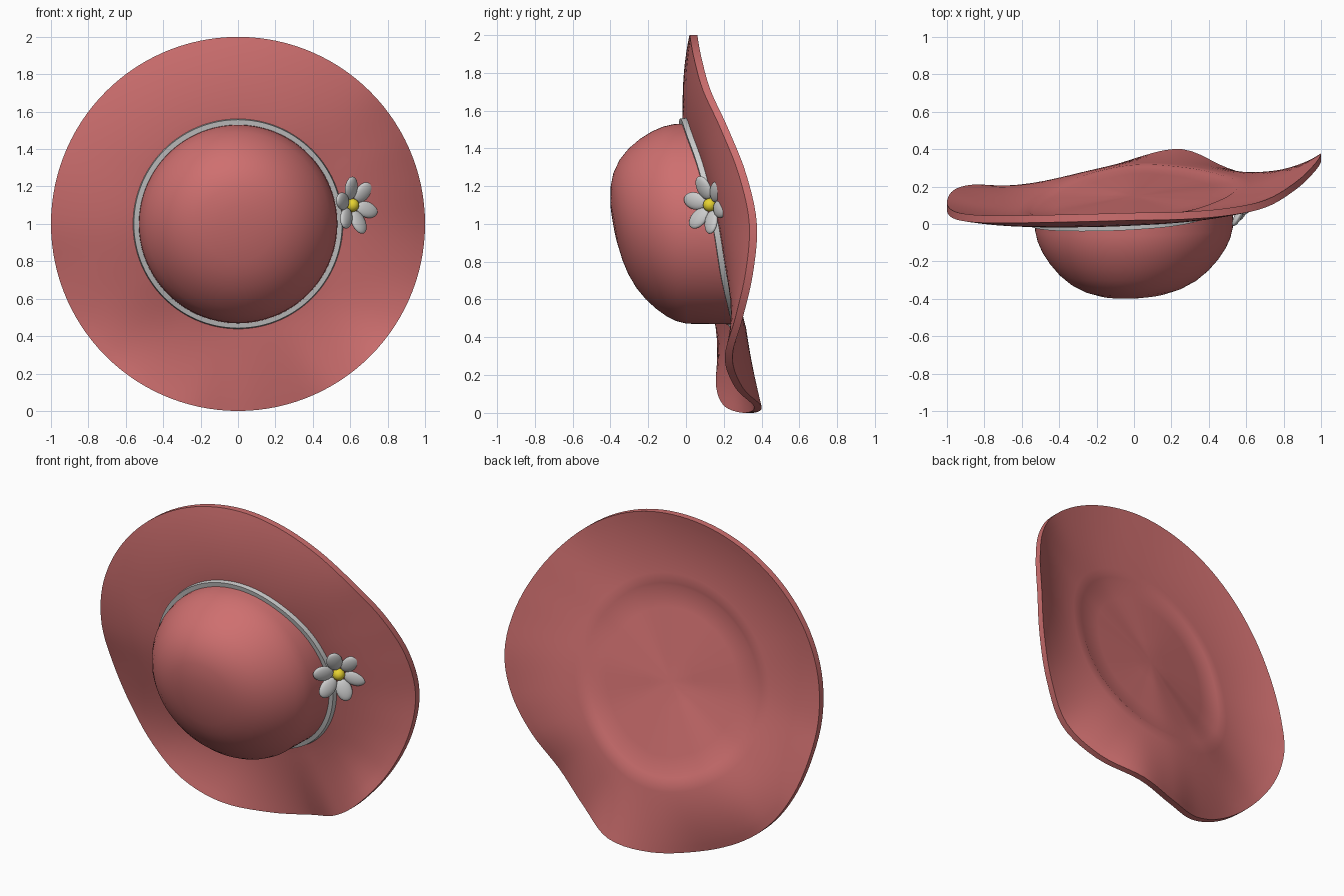
import bpy, bmesh, math
from mathutils import Matrix, Vector

if "Cube" in bpy.data.objects:
    bpy.data.objects.remove(bpy.data.objects["Cube"])

N = 120  # segments around the hat

# Wave heights (y) of the brim: outer edge every 15 deg, crown line every 30 deg
EDGE = [.355, .30, .205, .11, .065, .045, .04, .033, .028, .025, .03, .05,
        .095, .16, .19, .185, .18, .225, .33, .38, .28, .225, .28, .335]
INNER = [.19, .12, .05, .02, .012, .02, .05, .13, .235, .295, .28, .235]
MID, R_IN = .14, .55


def wave(vals, a):
    n = len(vals)
    f = (a / math.tau * n) % n
    i = int(f)
    t = f - i
    p0, p1, p2, p3 = (vals[(i + k) % n] for k in (-1, 0, 1, 2))
    return p1 + .5 * t * (p2 - p0 + t * (2*p0 - 5*p1 + 4*p2 - p3 + t * (3*(p1 - p2) + p3 - p0)))


def brim_y(r, a):
    ring = wave(INNER, a)
    if r <= R_IN:
        return MID + (ring - MID) * r / R_IN
    t, w = r - R_IN, 1 - R_IN
    s = .5 * (ring - MID) / R_IN
    return ring + s * t + (wave(EDGE, a) - ring - s * w) * (t / w) ** 2


def material(name, color):
    m = bpy.data.materials.new(name)
    m.diffuse_color = (*color, 1)
    m.use_nodes = True
    m.node_tree.nodes["Principled BSDF"].inputs["Base Color"].default_value = m.diffuse_color
    return m


def finish(bm, name, mat=None, angle=40):
    bmesh.ops.recalc_face_normals(bm, faces=bm.faces)
    me = bpy.data.meshes.new(name)
    bm.to_mesh(me)
    bm.free()
    ob = bpy.data.objects.new(name, me)
    bpy.context.collection.objects.link(ob)
    if mat:
        me.materials.append(mat)
    bpy.ops.object.select_all(action='DESELECT')
    bpy.context.view_layer.objects.active = ob
    ob.select_set(True)
    bpy.ops.object.shade_smooth_by_angle(angle=math.radians(angle))
    return ob


def lathe(name, profile, mat=None, closed=False):
    """profile: list of (radius, function(angle) -> y); radius 0 makes a pole."""
    bm = bmesh.new()
    rings = []
    for r, fy in profile:
        if r == 0:
            rings.append([bm.verts.new((0, fy(0), 1))] * N)
        else:
            rings.append([bm.verts.new((r * math.cos(a), fy(a), 1 + r * math.sin(a)))
                          for a in (math.tau * i / N for i in range(N))])
    pairs = list(zip(rings, rings[1:])) + ([(rings[-1], rings[0])] if closed else [])
    for p, q in pairs:
        for i in range(N):
            j = (i + 1) % N
            bm.faces.new(dict.fromkeys((p[i], p[j], q[j], q[i])))
    return finish(bm, name, mat)


def on_brim(r, off):
    return r, lambda a: brim_y(r, a) + off


red = material("felt_red", (.62, .16, .16))
yellow = material("flower_yellow", (.8, .65, .03))

# Wavy brim: front skin, rim, back skin with a shallow step at the crown line
radii = [0, .15, .3, .42, .54, .56, .62, .68, .74, .8, .86, .92, .96, 1]
lathe("brim", [on_brim(r, -.02) for r in radii]
      + [on_brim(r, .01 if r < .55 else .02) for r in reversed(radii)], red)


# Crown: dome leaning with the brim, its wall sunk into the brim
def dome(r, y):
    k = 1 - .65 * (r / .53) ** 2
    return r, lambda a: y + k * r * (.05 * math.cos(a) - .18 * math.sin(a))


shape = [(0, -.385), (.1, -.381), (.2, -.365), (.27, -.343), (.34, -.306), (.4, -.257),
         (.45, -.2), (.49, -.14), (.515, -.085), (.528, -.03)]
lathe("crown", [dome(r, y) for r, y in shape] + [on_brim(.532, -.005)], red)

# Ribbon band around the crown
lathe("hat_band", [on_brim(.525, -.05), on_brim(.557, -.05),
                   on_brim(.562, -.015), on_brim(.525, -.015)], closed=True)

# Flower: local x = outward along the brim, y = up, z = facing direction
facing = Vector((1, -1, 0)).normalized()
side = Vector((1, 1, 0)).normalized()
frame = Matrix((side, (0, 0, 1), facing)).transposed().to_4x4()
frame.translation = (.603, .135, 1.1)


def blob(name, matrix, mat=None):
    bm = bmesh.new()
    bmesh.ops.create_uvsphere(bm, u_segments=24, v_segments=14, radius=1, matrix=matrix)
    return finish(bm, name, mat, 60)


for k in range(6):
    petal = (Matrix.Rotation(math.radians(-13 + 60 * k), 4, 'Z')
             @ Matrix.Rotation(math.radians(-18), 4, 'Y')
             @ Matrix.Translation((.1, 0, 0))
             @ Matrix.Diagonal((.066, .046, .02, 1)))
    blob(f"petal_{k + 1}", frame @ petal)
blob("flower_centre", frame @ Matrix.Translation((0, 0, .012)) @ Matrix.Scale(.036, 4), yellow)
